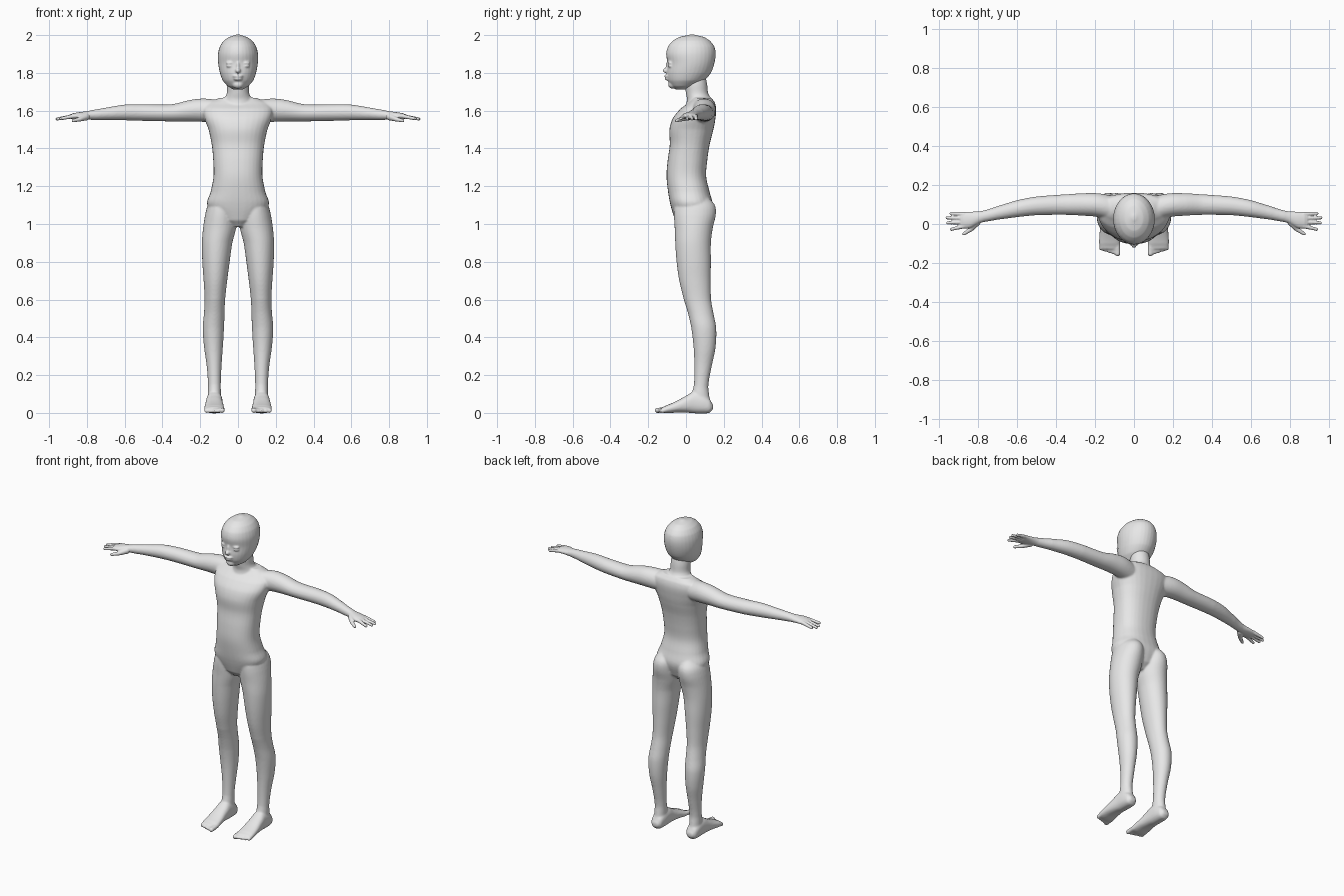
import bpy, bmesh, math
from mathutils import Vector, Matrix

grey = bpy.data.materials.new("light_grey")
grey.diffuse_color = (0.8, 0.8, 0.8, 1)


def spline(rows, steps=5):
    """Smoothly interpolate section rows (Catmull-Rom)."""
    out = []
    for i in range(len(rows) - 1):
        a, b, c, d = (rows[max(0, min(len(rows) - 1, i + k))] for k in (-1, 0, 1, 2))
        for s in range(steps):
            t = s / steps
            row = [0.5 * (2 * q + (r - p) * t + (2 * p - 5 * q + 4 * r - w) * t * t
                          + (3 * q - p - 3 * r + w) * t ** 3)
                   for p, q, r, w in zip(a, b, c, d)]
            row[0] = b[0] + (c[0] - b[0]) * t
            out.append(row)
    return out + [list(rows[-1])]


def loft(bm, axis, rows, side=1, power=2.0, n=32):
    """Closed tube; each row is (position, u_min, u_max, v_min, v_max)."""
    rings = []
    for t, u0, u1, v0, v1 in spline(rows):
        ring = []
        for i in range(n):
            a = 2 * math.pi * i / n
            c, s = math.cos(a), math.sin(a)
            u = (u0 + u1) / 2 + (u1 - u0) / 2 * math.copysign(abs(c) ** (2 / power), c)
            v = (v0 + v1) / 2 + (v1 - v0) / 2 * math.copysign(abs(s) ** (2 / power), s)
            p = {"x": (t, u, v), "y": (u, t, v), "z": (u, v, t)}[axis]
            ring.append(bm.verts.new((p[0] * side, p[1], p[2])))
        rings.append(ring)
    for a, b in zip(rings, rings[1:]):
        for i in range(n):
            j = (i + 1) % n
            bm.faces.new((a[i], a[j], b[j], b[i]))
    bm.faces.new(rings[0])
    bm.faces.new(rings[-1])


def ball(bm, centre, radii):
    """Ellipsoid."""
    m = Matrix.Translation(centre) @ Matrix.Diagonal((*radii, 1))
    bmesh.ops.create_uvsphere(bm, u_segments=20, v_segments=12, radius=1, matrix=m)


def limb(bm, a, b, r0, r1, side):
    """Chain of balls from a to b, for fingers and toes."""
    a, b = Vector(a), Vector(b)
    for i in range(9):
        p = a.lerp(b, i / 8)
        r = r0 + (r1 - r0) * i / 8
        ball(bm, (p.x * side, p.y, p.z), (r, r, r))


def finish(name, bm, voxel, smooth):
    """Fuse the overlapping volumes into one smooth skin."""
    bmesh.ops.recalc_face_normals(bm, faces=bm.faces)
    me = bpy.data.meshes.new(name)
    bm.to_mesh(me)
    bm.free()
    me.materials.append(grey)
    ob = bpy.data.objects.new(name, me)
    bpy.context.collection.objects.link(ob)
    r = ob.modifiers.new("fuse", "REMESH")
    r.mode = "VOXEL"
    r.voxel_size = voxel
    r.use_smooth_shade = True
    s = ob.modifiers.new("soften", "SMOOTH")
    s.factor, s.iterations = 0.5, smooth


# Torso and neck
bm = bmesh.new()
loft(bm, "z", [
    (0.985, -.04, .04, -.03, .08), (1.02, -.10, .10, -.058, .115),
    (1.10, -.163, .163, -.082, .14), (1.17, -.145, .145, -.095, .125),
    (1.25, -.130, .130, -.103, .107), (1.33, -.131, .131, -.098, .112),
    (1.42, -.139, .139, -.086, .125), (1.50, -.156, .156, -.088, .145),
    (1.56, -.178, .178, -.070, .156), (1.61, -.185, .185, -.030, .16),
    (1.645, -.16, .16, .015, .152), (1.668, -.10, .10, .03, .135)], power=2.3)
loft(bm, "z", [
    (1.60, -.10, .10, -.01, .15), (1.655, -.078, .078, .005, .138),
    (1.69, -.060, .060, 0, .118), (1.74, -.058, .058, -.005, .112),
    (1.80, -.05, .05, .01, .10)])
for s in (1, -1):
    # Arms
    loft(bm, "x", [
        (.08, .01, .14, 1.53, 1.655), (.18, .035, .157, 1.54, 1.664),
        (.25, .042, .158, 1.543, 1.657), (.35, .047, .152, 1.543, 1.634),
        (.50, .045, .141, 1.546, 1.634), (.60, .035, .122, 1.549, 1.632),
        (.70, .022, .092, 1.551, 1.616), (.77, .010, .070, 1.551, 1.604),
        (.81, .000, .064, 1.553, 1.596)], s)
    # Legs and hips
    loft(bm, "z", [
        (1.15, .03, .13, -.04, .115), (1.10, .012, .160, -.06, .153),
        (1.05, .008, .174, -.064, .158), (.98, .010, .185, -.06, .142),
        (.90, .030, .191, -.057, .132), (.80, .044, .189, -.05, .132),
        (.70, .057, .182, -.036, .131), (.60, .068, .177, -.012, .133),
        (.53, .071, .180, .010, .145), (.45, .074, .187, .028, .16),
        (.35, .080, .180, .04, .157), (.25, .087, .166, .044, .137),
        (.15, .091, .159, .042, .119), (.10, .090, .160, .03, .122),
        (.05, .089, .161, .02, .13)], s)
    # Feet
    loft(bm, "y", [
        (.143, .105, .145, .018, .045), (.125, .090, .160, 0, .075),
        (.09, .084, .166, -.003, .10), (.04, .082, .168, -.002, .112),
        (0, .080, .172, .002, .090), (-.05, .075, .177, .002, .063),
        (-.10, .071, .180, -.002, .042), (-.128, .075, .175, .002, .030)], s, 2.4)
    # Toes
    for i in range(5):
        x = .084 + .021 * i
        r = .0145 if i == 0 else .0115
        limb(bm, (x, -.10, .018), (x, -.152 + .0065 * i, r - .001), r, r, s)
finish("body", bm, 0.006, 5)

# Head
bm = bmesh.new()
loft(bm, "z", [
    (1.712, -.028, .028, -.055, 0), (1.73, -.056, .056, -.078, .05),
    (1.76, -.081, .081, -.096, .098), (1.80, -.096, .096, -.102, .132),
    (1.85, -.105, .105, -.098, .150), (1.90, -.106, .106, -.105, .157),
    (1.94, -.096, .096, -.095, .150), (1.97, -.076, .076, -.070, .127),
    (1.99, -.048, .048, -.035, .095), (2.003, -.01, .01, .02, .045)])
# Nose, lips and chin
ball(bm, (0, -.104, 1.812), (.014, .019, .014))
ball(bm, (0, -.094, 1.835), (.010, .014, .03))
ball(bm, (0, -.098, 1.783), (.028, .018, .009))
ball(bm, (0, -.095, 1.768), (.024, .018, .009))
ball(bm, (0, -.070, 1.738), (.030, .025, .022))
# Eyelids
for s in (1, -1):
    ball(bm, (.040 * s, -.080, 1.852), (.024, .017, .009))
    ball(bm, (.040 * s, -.080, 1.836), (.022, .016, .008))
finish("head", bm, 0.005, 3)

# Hands
for name, s in (("left_hand", 1), ("right_hand", -1)):
    bm = bmesh.new()
    loft(bm, "x", [
        (.77, .012, .068, 1.553, 1.602), (.80, .000, .064, 1.552, 1.597),
        (.84, -.020, .063, 1.553, 1.592), (.875, -.024, .061, 1.554, 1.586),
        (.89, -.018, .056, 1.558, 1.580)], s)
    tips = [(.938, .054, 1.557), (.958, .032, 1.556), (.955, .006, 1.556), (.937, -.027, 1.558)]
    for i, tip in enumerate(tips):
        limb(bm, (.872, .050 - .0205 * i, 1.571), tip, .0115, .0085, s)
    limb(bm, (.805, .010, 1.567), (.835, -.026, 1.555), .019, .012, s)
    limb(bm, (.835, -.026, 1.555), (.872, -.050, 1.547), .012, .009, s)
    finish(name, bm, 0.0035, 3)
